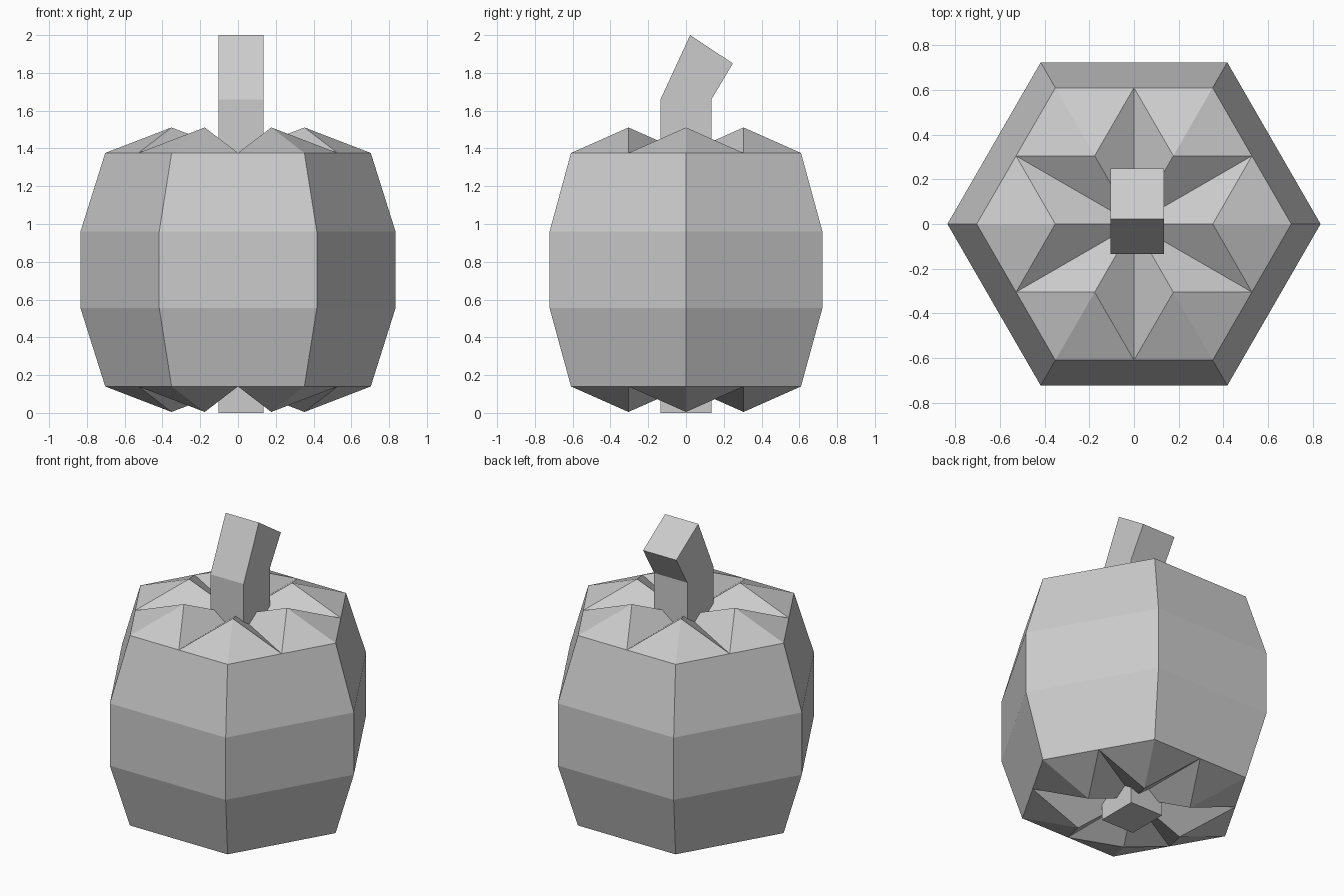
import bpy, bmesh
from math import cos, sin, radians

if "Cube" in bpy.data.objects:
    bpy.data.objects.remove(bpy.data.objects["Cube"])


def make_object(name, bm):
    bmesh.ops.recalc_face_normals(bm, faces=bm.faces)
    mesh = bpy.data.meshes.new(name)
    bm.to_mesh(mesh)
    bm.free()
    obj = bpy.data.objects.new(name, mesh)
    bpy.context.collection.objects.link(obj)
    return obj


def polar(bm, r, deg, z):
    return bm.verts.new((r * cos(radians(deg)), r * sin(radians(deg)), z))


# Six-sided barrel body; the end rings get extra vertices at edge midpoints
def ring(bm, r, z, mids=False):
    out = []
    for i in range(6):
        out.append(polar(bm, r, 60 * i, z))
        if mids:
            out.append(polar(bm, r * cos(radians(30)), 60 * i + 30, z))
    return out


# Crown of six ridged lobes closing one end, with valleys running to the centre
def crown(bm, rim, z, peak_z):
    centre = bm.verts.new((0, 0, z))
    for i in range(6):
        corner, left, right = rim[2 * i], rim[2 * i + 1], rim[2 * i - 1]
        peak = polar(bm, 0.352, 60 * i, peak_z)
        loop = [corner, left, centre, right]
        for a, b in zip(loop, loop[1:] + loop[:1]):
            bm.faces.new((a, b, peak))


bm = bmesh.new()
bottom = ring(bm, 0.703, 0.14, True)
low = ring(bm, 0.834, 0.555)
high = ring(bm, 0.834, 0.96)
top = ring(bm, 0.703, 1.376, True)
for i in range(6):
    j = (i + 1) % 6
    bm.faces.new((low[i], low[j], high[j], high[i]))
    for rim, mid in ((bottom, low), (top, high)):
        bm.faces.new((rim[2 * i], rim[2 * i + 1], rim[2 * j], mid[j], mid[i]))
crown(bm, bottom, 0.14, 0.005)
crown(bm, top, 1.376, 1.511)
make_object("pumpkin_body", bm)

# Square stem running through the body and bending backwards at the top
bm = bmesh.new()
sections = [((-0.135, 0.0), (0.135, 0.0)),
            ((-0.135, 1.66), (0.135, 1.66)),
            ((0.022, 2.0), (0.248, 1.85))]
loops = []
for (y0, z0), (y1, z1) in sections:
    loops.append([bm.verts.new(p) for p in (
        (-0.104, y0, z0), (0.135, y0, z0), (0.135, y1, z1), (-0.104, y1, z1))])
for a, b in zip(loops, loops[1:]):
    for i in range(4):
        j = (i + 1) % 4
        bm.faces.new((a[i], a[j], b[j], b[i]))
bm.faces.new(loops[0])
bm.faces.new(loops[-1])
make_object("stem", bm)
